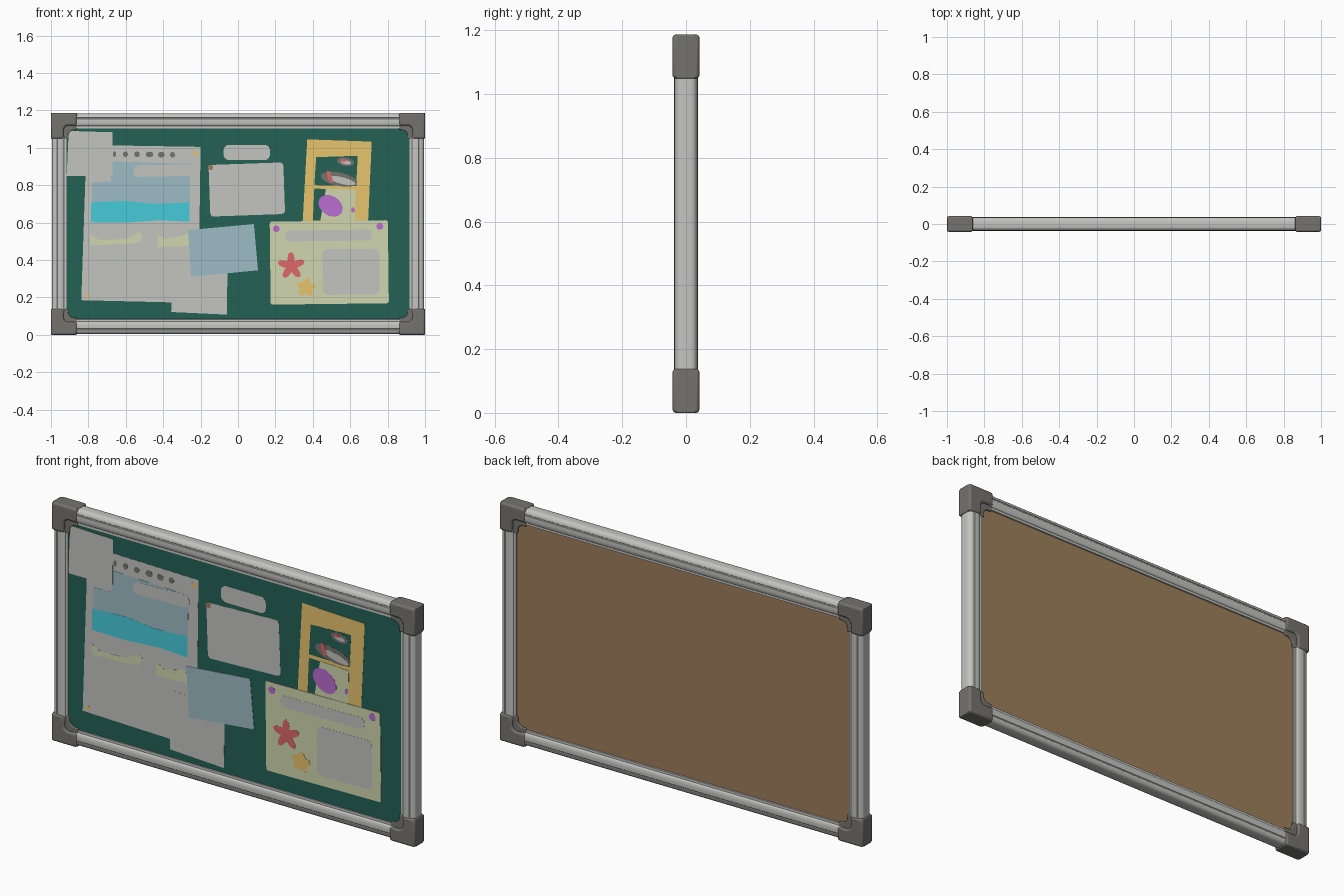
import bpy, bmesh, math
from mathutils import Vector

if "Cube" in bpy.data.objects:
    bpy.data.objects.remove(bpy.data.objects["Cube"])

H = 1.187            # total height
BOARD_Y = -0.024     # front surface of the green board
STEP = 0.0006        # thickness of one paper layer


def material(name, r, g, b):
    m = bpy.data.materials.new(name)
    m.diffuse_color = (r, g, b, 1)
    m.use_nodes = True
    m.node_tree.nodes["Principled BSDF"].inputs["Base Color"].default_value = m.diffuse_color
    return m


GREY = material("light grey", .55, .55, .53)
DARK = material("dark grey", .175, .17, .155)
GREEN = material("board green", .018, .12, .09)
CORK = material("cork brown", .34, .21, .105)
BLUE = material("pale blue", .34, .50, .56)
CYAN = material("cyan", .06, .60, .70)
CREAM = material("cream", .63, .68, .43)
GOLD = material("gold", .80, .55, .155)
PURPLE = material("purple", .49, .155, .63)
RED = material("red", .72, .14, .14)


def prism(name, base, offset, mat, bevel=0, smooth=False):
    """Closed prism from a polygon swept along an offset."""
    bm = bmesh.new()
    face = bm.faces.new([bm.verts.new(p) for p in base])
    ext = bmesh.ops.extrude_face_region(bm, geom=[face])
    moved = [v for v in ext["geom"] if isinstance(v, bmesh.types.BMVert)]
    bmesh.ops.translate(bm, vec=Vector(offset), verts=moved)
    bmesh.ops.recalc_face_normals(bm, faces=bm.faces)
    me = bpy.data.meshes.new(name)
    bm.to_mesh(me)
    bm.free()
    me.materials.append(mat)
    ob = bpy.data.objects.new(name, me)
    bpy.context.collection.objects.link(ob)
    if bevel:
        mod = ob.modifiers.new("bevel", "BEVEL")
        mod.width, mod.segments, mod.limit_method = bevel, 3, "ANGLE"
    if smooth:
        bpy.ops.object.select_all(action="DESELECT")
        ob.select_set(True)
        bpy.context.view_layer.objects.active = ob
        bpy.ops.object.shade_smooth_by_angle(angle=math.radians(35))
    return ob


# Two-sided board: green front, cork back
def panel(name, y0, y1, mat):
    x, z0, z1 = .93, .07, H - .07
    prism(name, [(-x, y0, z0), (x, y0, z0), (x, y0, z1), (-x, y0, z1)], (0, y1 - y0, 0), mat)


panel("green_board", BOARD_Y, 0, GREEN)
panel("cork_back", 0, .022, CORK)

# Frame rails: (inset from the outside, half depth)
half = [(.005, .016), (.007, .024), (.012, .030), (.020, .0345), (.026, .0355), (.028, .033),
        (.031, .033), (.034, .036), (.050, .037), (.064, .035), (.069, .032), (.071, .028),
        (.083, .028), (.085, .020)]
profile = [(u, -v) for u, v in half] + [(u, v) for u, v in reversed(half)]
L = .12
prism("top_rail", [(-1 + L, v, H - u) for u, v in profile], (2 - 2 * L, 0, 0), GREY, smooth=True)
prism("bottom_rail", [(-1 + L, v, u) for u, v in profile], (2 - 2 * L, 0, 0), GREY, smooth=True)
prism("left_rail", [(-1 + u, v, L) for u, v in profile], (0, 0, H - 2 * L), GREY, smooth=True)
prism("right_rail", [(1 - u, v, L) for u, v in profile], (0, 0, H - 2 * L), GREY, smooth=True)


# Corner caps: a thick outer angle and a thinner inner lip
def angle_outline(w, f, arm):
    pts = [(0, 0), (arm, 0), (arm, w)]
    for i in range(7):
        a = math.radians(270 - 15 * i)
        pts.append((w + f + f * math.cos(a), w + f + f * math.sin(a)))
    return pts + [(w, arm), (0, arm)]


for sx, side in ((-1, "left"), (1, "right")):
    for sz, end in ((-1, "bottom"), (1, "top")):
        for part, w, f, d, bev in (("cap", .068, .025, .042, .010), ("lip", .092, .03, .031, .004)):
            base = [(sx * (1 - a), -d, H / 2 + sz * (H / 2 - b))
                    for a, b in angle_outline(w, f, .138)]
            prism(f"{end}_{side}_corner_{part}", base, (0, 2 * d, 0), DARK, bev, True)


# Paper plates lying on the board
def plate(name, pts, level, mat):
    y = BOARD_Y - STEP * level
    prism(name, [(x, y, z) for x, z in pts], (0, STEP * level + .0002, 0), mat)


def oval(name, x, z, rx, rz, level, mat, tilt=0.0, n=20):
    c, s = math.cos(tilt), math.sin(tilt)
    pts = []
    for i in range(n):
        a = 2 * math.pi * i / n
        p, q = rx * math.cos(a), rz * math.sin(a)
        pts.append((x + p * c - q * s, z + p * s + q * c))
    plate(name, pts, level, mat)


def round_rect(name, x, z, hx, hz, r, level, mat, tilt=0.0):
    c, s = math.cos(tilt), math.sin(tilt)
    pts = []
    for k, (ex, ez) in enumerate(((1, 1), (-1, 1), (-1, -1), (1, -1))):
        for i in range(6):
            a = math.radians(90 * k + 18 * i)
            p, q = ex * (hx - r) + r * math.cos(a), ez * (hz - r) + r * math.sin(a)
            pts.append((x + p * c - q * s, z + p * s + q * c))
    plate(name, pts, level, mat)


def star(name, x, z, r, inner, turn, level, mat):
    pts = []
    for i in range(30):    # five soft arms
        a = 2 * math.pi * i / 30
        k = inner + (1 - inner) * (.5 + .5 * math.cos(5 * a)) ** .8
        pts.append((x + r * k * math.cos(a + turn), z + r * k * math.sin(a + turn)))
    plate(name, pts, level, mat)


# Large poster on the left with its overlapping sheets
plate("poster", [(-.81, 1.015), (-.20, 1.005), (-.212, .17), (-.838, .185)], 1, GREY)
plate("lower_sheet", [(-.35, .42), (-.055, .40), (-.06, .108), (-.357, .122)], 2, GREY)
plate("poster_sky", [(-.68, .927), (-.255, .915), (-.258, .70), (-.78, .70), (-.78, .815),
                     (-.68, .82)], 2, BLUE)
plate("poster_water", [(-.785, .708), (-.60, .716), (-.45, .70), (-.26, .708), (-.26, .605),
                       (-.42, .612), (-.60, .60), (-.785, .602)], 3, CYAN)
round_rect("poster_cloud", -.405, .878, .155, .031, .028, 3, GREY, .02)
plate("poster_sand_left", [(-.79, .535), (-.74, .507), (-.60, .512), (-.53, .55), (-.505, .53),
                           (-.53, .495), (-.60, .483), (-.79, .48)], 2, CREAM)
plate("poster_sand_right", [(-.43, .54), (-.39, .51), (-.27, .54), (-.255, .475), (-.43, .47)],
      2, CREAM)
plate("corner_sheet", [(-.905, 1.09), (-.67, 1.083), (-.672, .85), (-.916, .85)], 4, GREY)
for i, (x, r) in enumerate(((-.66, .009), (-.602, .013), (-.54, .015), (-.473, .02), (-.41, .018),
                            (-.35, .014))):
    oval(f"poster_mark_{i}", x, .966 - .01 * (x + .66), r, .015, 2, DARK)
oval("poster_pin_top", -.227, .972, .013, .014, 2, GOLD)
oval("poster_pin_bottom", -.81, .208, .012, .01, 2, GOLD)

# Blue note, blank card and pill label
plate("blue_note", [(-.267, .56), (.085, .592), (.107, .345), (-.25, .31)], 4, BLUE)
round_rect("blank_card", .047, .777, .2, .138, .02, 1, GREY, .035)
oval("card_pin", -.147, .895, .014, .014, 2, CORK)
round_rect("pill_label", .047, .975, .124, .041, .03, 1, GREY)

# Gold picture frame with two windows
plate("picture_frame", [(.37, 1.045), (.715, 1.033), (.695, .59), (.345, .59)], 1, GOLD)
plate("upper_window", [(.418, .95), (.64, .957), (.632, .795), (.408, .80)], 2, GREEN)
plate("lower_window", [(.408, .782), (.628, .775), (.625, .61), (.40, .61)], 2, GREEN)
plate("window_paper", [(.47, .782), (.628, .775), (.625, .61), (.44, .61)], 3, CREAM)
oval("shell_shadow", .54, .832, .10, .036, 3, DARK, -.2)
oval("shell_light", .555, .825, .075, .018, 4, GREY, -.25)
oval("shell_red", .49, .845, .012, .034, 5, RED, .3)
oval("small_shell_shadow", .575, .925, .047, .023, 3, DARK, -.15)
oval("small_shell_light", .578, .922, .028, .011, 4, GREY, -.15)
oval("small_shell_red", .563, .932, .018, .007, 5, RED)
oval("purple_shell", .495, .69, .07, .052, 4, PURPLE, -.6)
oval("purple_spot", .615, .668, .01, .014, 4, PURPLE)

# Cream card with label, picture and starfish
round_rect("cream_card", .488, .387, .316, .222, .012, 5, CREAM, .012)
round_rect("card_label", .483, .531, .232, .029, .024, 6, GREY, .012)
round_rect("card_picture", .605, .337, .152, .122, .028, 6, GREY, .01)
star("red_star", .285, .368, .075, .42, .35, 6, RED)
star("gold_star", .365, .252, .052, .65, .2, 6, GOLD)
oval("left_pin", .205, .567, .018, .018, 6, PURPLE)
oval("right_pin", .758, .58, .018, .018, 6, PURPLE)
